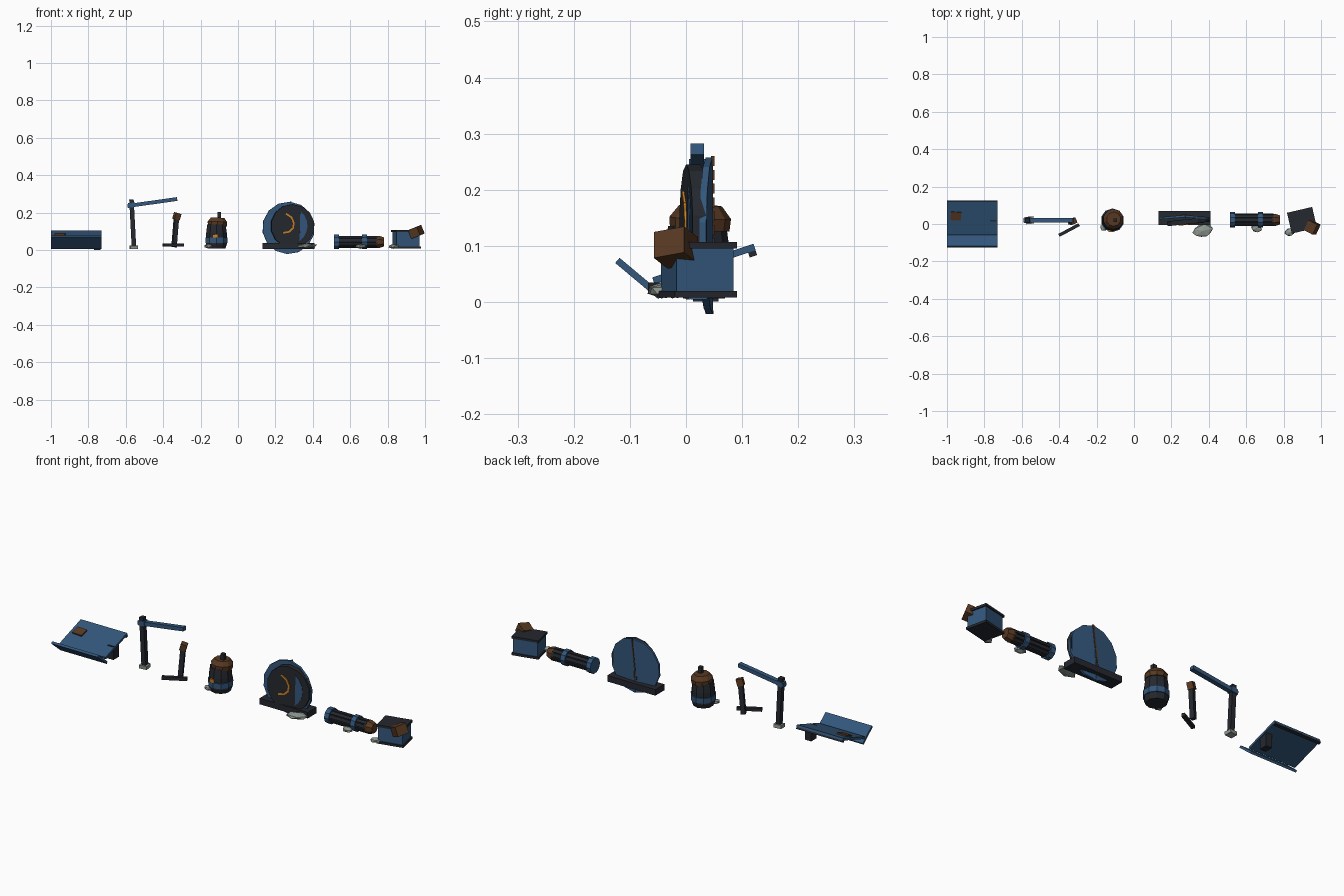
import bpy, bmesh, math, random
from mathutils import Matrix, Vector, Euler

if "Cube" in bpy.data.objects:
    bpy.data.objects.remove(bpy.data.objects["Cube"])

random.seed(4)
R = math.radians


def mat(name, c):
    m = bpy.data.materials.new(name)
    m.diffuse_color = (*c, 1)
    m.use_nodes = True
    m.node_tree.nodes["Principled BSDF"].inputs["Base Color"].default_value = m.diffuse_color
    return m


BLUE = mat("blue_paint", (0.033, 0.095, 0.2))
DARK = mat("dark_iron", (0.018, 0.021, 0.028))
BROWN = mat("rust_brown", (0.095, 0.04, 0.016))
STONE = mat("pale_stone", (0.27, 0.31, 0.28))
ORANGE = mat("orange", (0.6, 0.22, 0.015))


def finish(name, bm, loc, rot, m):
    bmesh.ops.recalc_face_normals(bm, faces=bm.faces)
    me = bpy.data.meshes.new(name)
    bm.to_mesh(me)
    bm.free()
    me.materials.append(m)
    ob = bpy.data.objects.new(name, me)
    ob.location = loc
    ob.rotation_euler = [R(a) for a in rot]
    bpy.context.collection.objects.link(ob)
    return ob


def box(name, loc, size, m, rot=(0, 0, 0)):
    bm = bmesh.new()
    bmesh.ops.create_cube(bm, size=1, matrix=Matrix.Diagonal((*size, 1)))
    return finish(name, bm, loc, rot, m)


def lathe(name, prof, n, loc, m, rot=(0, 0, 0)):
    """Capped solid of revolution from (radius, height) pairs."""
    bm = bmesh.new()
    rings = [[bm.verts.new((r * math.cos(2 * math.pi * (i + .5) / n),
                            r * math.sin(2 * math.pi * (i + .5) / n), z))
              for i in range(n)] for r, z in prof]
    for a, b in zip(rings, rings[1:]):
        for i in range(n):
            j = (i + 1) % n
            bm.faces.new((a[i], a[j], b[j], b[i]))
    bm.faces.new(rings[0])
    bm.faces.new(rings[-1])
    return finish(name, bm, loc, rot, m)


def slab(name, pts, thick, loc, m, rot=(0, 0, 0)):
    """Flat outline in x/z, extruded along +y."""
    bm = bmesh.new()
    f = bm.faces.new([bm.verts.new((x, 0, z)) for x, z in pts])
    ext = bmesh.ops.extrude_face_region(bm, geom=[f])["geom"]
    bmesh.ops.translate(bm, vec=(0, thick, 0),
                        verts=[v for v in ext if isinstance(v, bmesh.types.BMVert)])
    return finish(name, bm, loc, rot, m)


def stone(name, loc, size, rot=0):
    bm = bmesh.new()
    bmesh.ops.create_icosphere(bm, subdivisions=1, radius=.5)
    for v in bm.verts:
        v.co *= random.uniform(.9, 1.08)
        v.co = Vector((v.co.x * size[0], v.co.y * size[1], v.co.z * size[2]))
    return finish(name, bm, loc, (0, 0, rot), STONE)


def arc(r, a0, a1, n):
    return [(r * math.cos(R(a0 + (a1 - a0) * i / n)),
             r * math.sin(R(a0 + (a1 - a0) * i / n))) for i in range(n + 1)]


# Sloped panel with turned-up lip
box("panel_plate", (-.865, .032, .068), (.27, .19, .012), BLUE, (18.4, 0, 0))
box("panel_lip", (-.865, -.084, .042), (.27, .1, .012), BLUE, (-40, 0, 0))
box("panel_back_rod", (-.865, .118, .088), (.27, .014, .014), DARK, (18.4, 0, 0))
box("panel_patch", (-.952, .043, .079), (.056, .046, .012), BROWN, (18.4, 0, -3))
box("panel_leg", (-.752, .035, .036), (.035, .045, .07), DARK)

# Signpost with arm
box("sign_post", (-.563, .02, .143), (.024, .024, .255), DARK, (0, -3, 0))
box("sign_collar", (-.568, .02, .24), (.036, .03, .025), BLUE, (0, -8, 0))
box("sign_arm", (-.458, .02, .254), (.268, .024, .02), BLUE, (0, -8, 0))
box("sign_foot", (-.557, .02, .015), (.042, .038, .018), STONE, (4, 0, 6))

# Short post with loose foot bar
box("short_post", (-.336, .012, .09), (.023, .023, .15), DARK, (0, 5, 20))
box("short_post_cap", (-.327, .015, .18), (.032, .03, .036), BROWN, (6, 16, 25))
box("loose_bar", (-.347, -.032, .026), (.122, .017, .017), DARK, (0, 0, 28))

# Upright barrel
bx, by = -.115, .02
lathe("barrel_body", [(.05, .008), (.058, .03), (.058, .09), (.052, .135)], 10, (bx, by, 0), DARK)
lathe("barrel_hoop", [(.062, .038), (.063, .066)], 10, (bx, by, 0), BLUE)
lathe("barrel_lid", [(.053, .128), (.055, .15), (.038, .172)], 10, (bx, by, 0), BROWN, (-2, 2, 0))
box("barrel_pin", (-.1, .02, .183), (.02, .02, .04), DARK)
box("barrel_latch", (-.123, -.037, .075), (.026, .012, .016), ORANGE)
stone("barrel_stone", (-.155, -.015, .02), (.06, .045, .028), 20)

# Standing disc on a base: two folded blue halves, dark face, seam
box("disc_base", (.27, .032, .022), (.28, .075, .032), DARK)
cx, cz = .27, .118
for side, a0 in (("left", 90), ("right", -90)):
    fold = 5 if side == "left" else -5
    slab("disc_half_" + side, arc(.14, a0, a0 + 180, 7), .012, (cx, .036, cz), BLUE, (0, 3, fold))
for i in range(9):
    box("disc_seam", (cx - .012 + .003 * i, .048, .055 + .0245 * i), (.008, .006, .018), BROWN)
TILT = 6
lathe("disc_face", [(.117, -.012), (.117, .014)], 14, (.291, .014, .128), DARK, (90, 0, TILT))


def on_face(x):
    return .002 + (x - .291) * math.tan(R(TILT))


chord = arc(.1, -55, 52, 6)
slab("disc_blue_shard", chord, .006, (.272, on_face(.272) - .004, .13), BLUE, (0, 0, TILT))
mark = [(.258, .193), (.285, .175), (.298, .145), (.294, .118), (.272, .097), (.242, .092)]
for (x0, z0), (x1, z1) in zip(mark, mark[1:]):
    xm = (x0 + x1) / 2
    box("disc_mark", (xm, on_face(xm) - .002, (z0 + z1) / 2),
        (math.hypot(x1 - x0, z1 - z0) + .005, .008, .009), ORANGE,
        (0, -math.degrees(math.atan2(z1 - z0, x1 - x0)), TILT))
stone("disc_stone", (.368, -.036, .021), (.12, .075, .03), 12)

# Lying drum along x: core, staves, rings, end cap
dy, dz = .022, .043
lathe("drum_core", [(.029, .52), (.029, .745)], 10, (0, dy, dz), DARK, (0, 90, 0))
for i in range(10):
    a = 36 * i
    box("drum_stave", (.632, dy + .029 * math.sin(R(a)), dz + .029 * math.cos(R(a))),
        (.23, .015, .008), DARK, (-a, 0, 0))
for x0 in (.514, .664):
    lathe("drum_ring", [(.041, x0), (.041, x0 + .026)], 10, (0, dy, dz), BLUE, (0, 90, 0))
lathe("drum_cap", [(.033, .738), (.035, .755), (.026, .781)], 8, (0, dy, dz), BROWN, (0, 90, 0))
stone("drum_stone", (.655, -.024, .02), (.066, .045, .026), -15)

# Small crate with tilted brown block
spin = (0, 0, 13)
box("crate_body", (.898, .02, .058), (.126, .104, .08), BLUE, spin)
for z in (.014, .101):
    box("crate_plate", (.898, .02, z), (.138, .114, .012), DARK, spin)
box("crate_block", (.953, -.018, .097), (.056, .06, .05), BROWN, (10, -20, -28))
stone("crate_stone", (.832, -.043, .02), (.06, .046, .026), 10)
